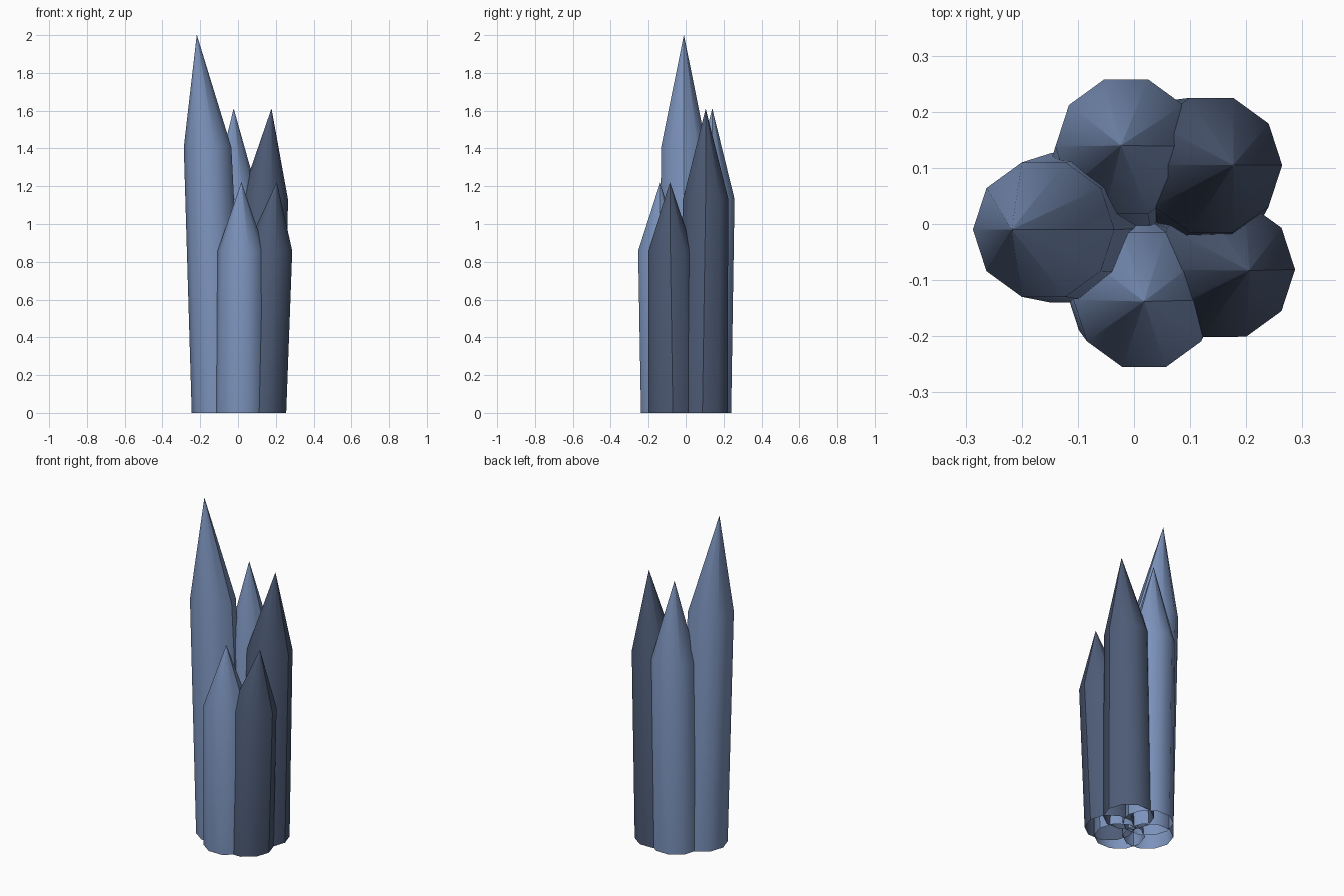
import bpy, bmesh, math

if "Cube" in bpy.data.objects:
    bpy.data.objects.remove(bpy.data.objects["Cube"])

SIDES = 10
BASE_R, SHOULDER_R, TIP_R = 0.14, 0.126, 0.0005


def material(name, rgb):
    mat = bpy.data.materials.new(name)
    mat.diffuse_color = (*rgb, 1)
    mat.use_nodes = True
    mat.node_tree.nodes["Principled BSDF"].inputs["Base Color"].default_value = mat.diffuse_color
    return mat


light = material("light_blue", (0.20, 0.29, 0.50))
dark = material("dark_blue", (0.075, 0.105, 0.18))


def ring(bm, x, y, z, r):
    # first and last vertex coincide, leaving a seam on the +x side
    return [bm.verts.new((x + r * math.cos(2 * math.pi * i / SIDES),
                          y + r * math.sin(2 * math.pi * i / SIDES), z))
            for i in range(SIDES + 1)]


def crystal(name, mat, height, base, shoulder, tip):
    """Leaning ten-sided prism, open underneath, with an off-centre point."""
    bm = bmesh.new()
    rings = [ring(bm, *base, 0, BASE_R),
             ring(bm, *shoulder, height * 0.703, SHOULDER_R),
             ring(bm, *tip, height, TIP_R)]
    for a, b in zip(rings, rings[1:]):
        for i in range(SIDES):
            bm.faces.new((a[i], a[i + 1], b[i + 1], b[i]))
    mesh = bpy.data.meshes.new(name)
    bm.to_mesh(mesh)
    bm.free()
    mesh.materials.append(mat)
    obj = bpy.data.objects.new(name, mesh)
    bpy.context.collection.objects.link(obj)
    bpy.context.view_layer.objects.active = obj
    obj.select_set(True)
    bpy.ops.object.shade_smooth_by_angle(angle=math.radians(40))
    obj.select_set(False)


# Cluster of five spikes: name, colour, height, base / shoulder / tip centres
crystal("left_crystal", light, 2.0, (-0.105, -0.007), (-0.161, -0.01), (-0.218, -0.01))
crystal("back_crystal", light, 1.61, (-0.01, 0.107), (-0.014, 0.138), (-0.023, 0.14))
crystal("back_right_crystal", dark, 1.61, (0.113, 0.088), (0.138, 0.105), (0.177, 0.105))
crystal("front_crystal", light, 1.22, (0.015, -0.107), (0.018, -0.135), (0.018, -0.138))
crystal("front_right_crystal", dark, 1.22, (0.115, -0.068), (0.161, -0.081), (0.205, -0.083))
